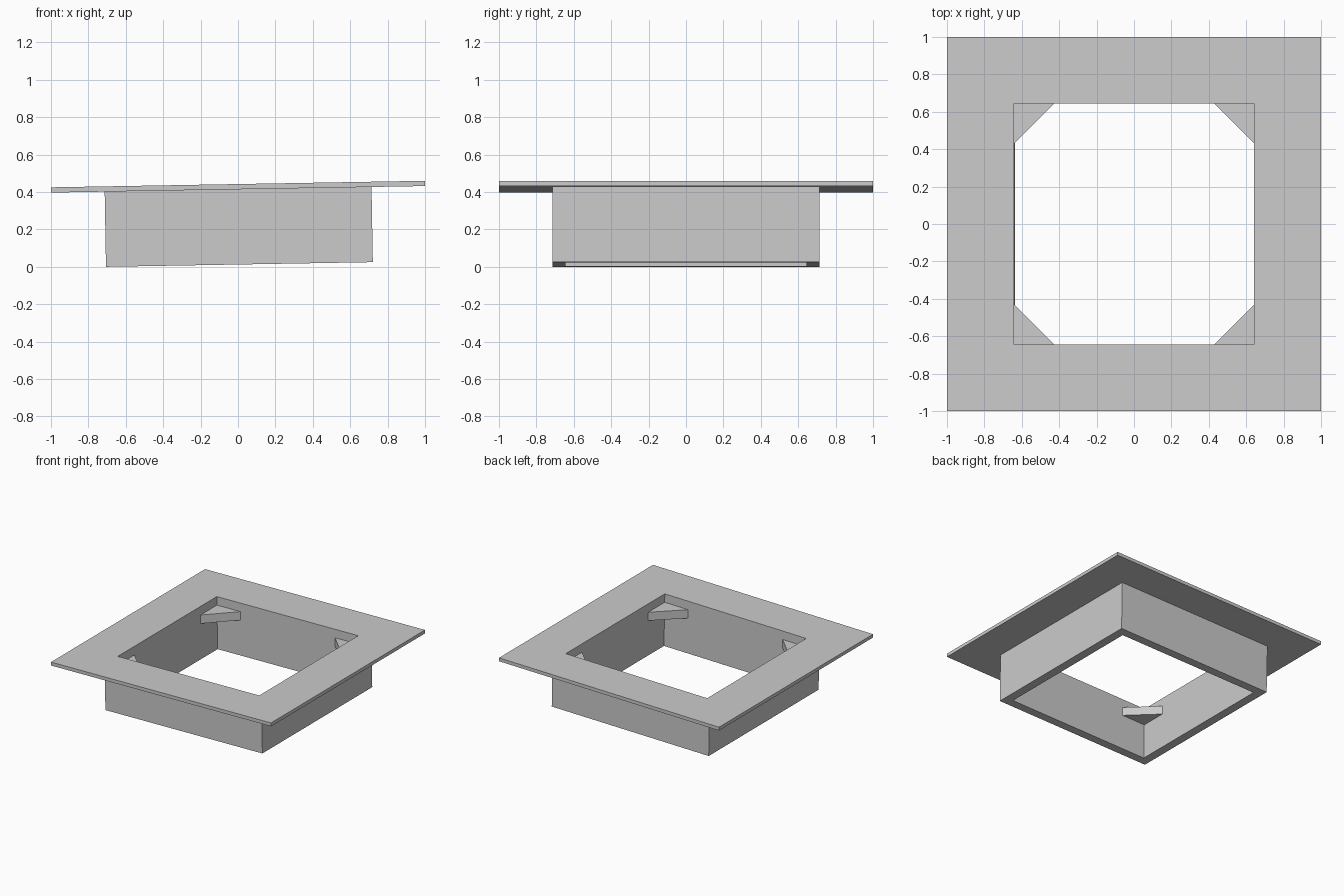
import bpy, bmesh, math
from mathutils import Matrix

cube = bpy.data.objects.get("Cube")
if cube:
    bpy.data.objects.remove(cube, do_unlink=True)

INNER, OUTER, FLANGE = 0.643, 0.7135, 1.0
THICK, DEPTH = 0.028, 0.43
TAB_LEG, TAB_TOP, TAB_THICK = 0.213, -0.07, 0.07

grey = bpy.data.materials.new("plain grey")
grey.use_nodes = True
grey.diffuse_color = (0.6, 0.6, 0.6, 1)
grey.node_tree.nodes["Principled BSDF"].inputs["Base Color"].default_value = (0.6, 0.6, 0.6, 1)

# The whole frame leans one degree, its left side up
lean = Matrix.Translation((0, 0, DEPTH + 0.0125)) @ Matrix.Rotation(math.radians(-1), 4, 'Y')


def add_object(name, bm):
    bmesh.ops.recalc_face_normals(bm, faces=bm.faces)
    mesh = bpy.data.meshes.new(name)
    bm.to_mesh(mesh)
    bm.free()
    mesh.materials.append(grey)
    obj = bpy.data.objects.new(name, mesh)
    obj.matrix_world = lean
    bpy.context.collection.objects.link(obj)


def square(half, z):
    return [(x * half, y * half, z) for x, y in ((-1, -1), (1, -1), (1, 1), (-1, 1))]


# Flange and sleeve: one stepped section swept round the square opening
section = [(INNER, 0), (FLANGE, 0), (FLANGE, -THICK), (OUTER, -THICK),
           (OUTER, -DEPTH), (INNER, -DEPTH)]
bm = bmesh.new()
rings = [[bm.verts.new(p) for p in square(half, z)] for half, z in section]
for a, b in zip(rings, rings[1:] + rings[:1]):
    for i in range(4):
        j = (i + 1) % 4
        bm.faces.new((a[i], a[j], b[j], b[i]))
add_object("flanged_frame", bm)

# Triangular tabs in the four inner corners
for name, sx, sy in (("front_right_tab", -1, -1), ("front_left_tab", 1, -1),
                     ("back_left_tab", 1, 1), ("back_right_tab", -1, 1)):
    bm = bmesh.new()
    near = INNER - TAB_LEG
    outline = [(INNER, INNER), (near, INNER), (INNER, near)]
    face = bm.faces.new([bm.verts.new((sx * x, sy * y, TAB_TOP)) for x, y in outline])
    grown = bmesh.ops.extrude_face_region(bm, geom=[face], use_keep_orig=True)
    moved = [v for v in grown["geom"] if isinstance(v, bmesh.types.BMVert)]
    bmesh.ops.translate(bm, verts=moved, vec=(0, 0, -TAB_THICK))
    add_object(name, bm)
